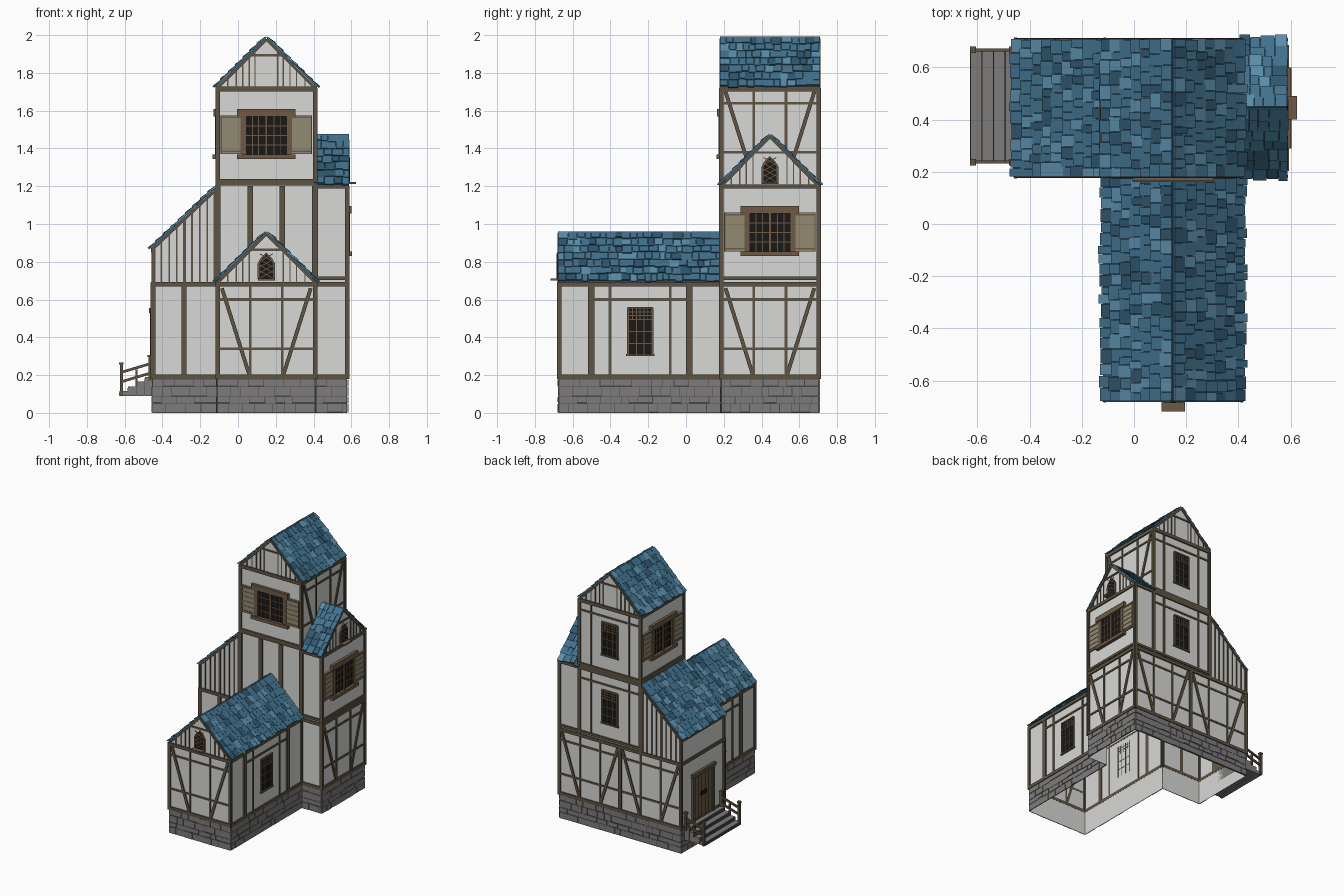
import bpy, bmesh, math, random
from mathutils import Vector

if "Cube" in bpy.data.objects:
    bpy.data.objects.remove(bpy.data.objects["Cube"])
random.seed(4)

PALETTE = {  # display colours, converted to linear
    "plaster": (216, 216, 214), "timber": (94, 84, 68), "frame_brown": (110, 90, 70),
    "shutter_tan": (146, 138, 114), "dark_glass": (26, 24, 22), "stone": (126, 124, 123),
    "mortar": (72, 71, 71), "tile_light": (92, 142, 172), "tile_blue": (66, 114, 142), "tile_dark": (48, 86, 110)}
NAMES = list(PALETTE)
MATS = []
for n, c in PALETTE.items():
    m = bpy.data.materials.new(n)
    m.diffuse_color = [((v / 255 + 0.055) / 1.055) ** 2.4 for v in c] + [1]
    m.use_nodes = True
    m.node_tree.nodes["Principled BSDF"].inputs["Base Color"].default_value = m.diffuse_color
    MATS.append(m)

# main plan lines
XL, X0, X1, XR = -0.45, -0.108, 0.408, 0.578
YF, Y0, Y1 = -0.672, 0.187, 0.702
CX, CY, CW = 0.15, 0.4445, -0.2425
F1, F2, F3, F4 = 0.18, 0.69, 1.2, 1.72
parts = {}


def part(name):
    return parts.setdefault(name, bmesh.new())


def face(side, p):
    """Wall frame: maps (u along wall, height, outward depth) to the world."""
    return {"front": lambda u, z, d: Vector((u, p - d, z)), "back": lambda u, z, d: Vector((u, p + d, z)),
            "right": lambda u, z, d: Vector((p + d, u, z)), "left": lambda u, z, d: Vector((p - d, u, z))}[side]


def prism(name, f, pts, d0, d1, mat):
    bm = part(name)
    a = [bm.verts.new(f(u, z, d0)) for u, z in pts]
    b = [bm.verts.new(f(u, z, d1)) for u, z in pts]
    n = len(pts)
    fs = [bm.faces.new(a), bm.faces.new(b[::-1])]
    fs += [bm.faces.new((a[i], b[i], b[(i + 1) % n], a[(i + 1) % n])) for i in range(n)]
    for q in fs:
        q.material_index = NAMES.index(mat)
    bmesh.ops.recalc_face_normals(bm, faces=fs)


def rect(name, f, u0, u1, z0, z1, d0, d1, mat):
    prism(name, f, [(u0, z0), (u1, z0), (u1, z1), (u0, z1)], d0, d1, mat)


def bar(name, f, a, b, w=0.016, d=0.008, mat="timber", d0=-0.001):
    a, b = Vector(a), Vector(b)
    t = (b - a).normalized() * w / 2
    s = Vector((-t.y, t.x))
    prism(name, f, [tuple(p) for p in (a + s, b + s, b - s, a - s)], d0, d, mat)


def wall(f, pts):
    bm = part("plaster_walls")
    q = bm.faces.new([bm.verts.new(f(u, z, 0)) for u, z in pts])
    q.normal_update()
    if q.normal.dot(f(0, 0, 1) - f(0, 0, 0)) < 0:
        q.normal_flip()


def wrect(f, u0, u1, z0, z1):
    wall(f, [(u0, z0), (u1, z0), (u1, z1), (u0, z1)])


def gable_wall(f, u0, u1, z0, ze, zp):
    wall(f, [(u0, z0), (u1, z0), (u1, ze), ((u0 + u1) / 2, zp), (u0, ze)])


front, back, wing = face("front", Y0), face("back", Y1), face("front", YF)
left, right = face("left", XL), face("right", XR)
wing_l, wing_r = face("left", X0), face("right", X1)

# plaster shell, open underneath
gable_wall(wing, X0, X1, 0, F2, 0.95)
for f in (wing_l, wing_r):
    wrect(f, YF, Y0, 0, F2 + 0.01)
    wrect(f, Y0, Y1, F3 - 0.02, F4 + 0.01)
for f, low in ((front, F2), (back, 0)):
    wall(f, [(XL, 0), (X0, 0), (X0, F3), (XL, 0.875)])
    gable_wall(f, X0, X1, low, F4, 1.98)
    wrect(f, X1, XR, 0, F3)
wrect(left, Y0, Y1, 0, 0.875)
gable_wall(right, Y0, Y1, 0, F3, 1.465)

# stone plinth: mortar backing and irregular blocks
for f, u0, u1 in ((wing, X0, X1), (wing_l, YF, Y0), (wing_r, YF, Y0), (front, XL, X0), (front, X1, XR),
                  (back, XL, XR), (left, Y0, Y1), (right, Y0, Y1)):
    rect("stone_plinth", f, u0, u1, 0, F1, 0.0005, 0.003, "mortar")
    z = 0.0
    for h in (0.05, 0.036, 0.052, 0.042):
        u = u0
        while u < u1 - 0.005:
            e = min(u1, u + random.uniform(0.04, 0.11))
            if u1 - e < 0.025:
                e = u1
            j = random.choice((0, 0, 0.006))
            rect("stone_plinth", f, u + 0.001, e - 0.002, z + 0.001 + j, z + h - 0.002, 0.002,
                 random.uniform(0.005, 0.008), "stone")
            u = e
        z += h


def post(f, u, z0, z1, w=0.024, d=0.009):
    rect("timber_posts", f, u - w / 2, u + w / 2, z0, z1, -0.001, d, "timber")


def beam(f, u0, u1, z, w=0.024, d=0.01):
    rect("timber_beams", f, u0 - 0.008, u1 + 0.008, z - w / 2, z + w / 2, -0.001, d, "timber")


def brace_panel(f, c, z):
    """Half-timbered panel with two leaning braces."""
    for s in (-1, 1):
        post(f, c + s * 0.085, z, z + 0.5, 0.014, 0.006)
        bar("timber_braces", f, (c + s * 0.235, z + 0.48), (c + s * 0.09, z + 0.02), 0.02, 0.008)
    for h in (0.16, 0.42):
        rect("timber_beams", f, c - 0.25, c + 0.25, z + h - 0.007, z + h + 0.007, -0.001, 0.006, "timber")


def grid(f, u0, u1, z0, z1, nu, nz, d=0.006):
    for i in range(1, nu):
        bar("window_bars", f, (u0 + (u1 - u0) * i / nu, z0), (u0 + (u1 - u0) * i / nu, z1), 0.005, d, "frame_brown")
    for i in range(1, nz):
        bar("window_bars", f, (u0, z0 + (z1 - z0) * i / nz), (u1, z0 + (z1 - z0) * i / nz), 0.005, d, "frame_brown")


def window_panel(f, c, z):
    """Plain tall window with its slim studs and rail."""
    a, b = z + 0.125, z + 0.375
    for s in (-1, 1):
        post(f, c + s * 0.16, z, z + 0.5, 0.014, 0.006)
        bar("window_frames", f, (c + s * 0.065, a), (c + s * 0.065, b), 0.01, 0.009, "frame_brown")
    rect("timber_beams", f, c - 0.25, c + 0.25, z + 0.413, z + 0.427, -0.001, 0.006, "timber")
    rect("window_panes", f, c - 0.065, c + 0.065, a, b, 0, 0.003, "dark_glass")
    for h, w in ((a, 0.15), (b, 0.135), (a + 0.19, 0.13)):
        rect("window_frames", f, c - w / 2, c + w / 2, h - 0.005, h + 0.006, 0, 0.011, "frame_brown")
    grid(f, c - 0.06, c + 0.06, a, a + 0.19, 3, 3)
    grid(f, c - 0.06, c + 0.06, a + 0.19, b, 6, 3)


def shutter_window(f, c, z):
    """Wide casement with heavy lintel, sill and louvred shutters; z is the sill bottom."""
    rect("window_frames", f, c - 0.155, c + 0.155, z, z + 0.024, 0, 0.026, "frame_brown")
    rect("window_frames", f, c - 0.155, c + 0.155, z + 0.225, z + 0.265, 0, 0.022, "frame_brown")
    rect("window_panes", f, c - 0.11, c + 0.11, z + 0.02, z + 0.23, 0, 0.004, "dark_glass")
    for u, w in ((-0.118, 0.024), (0, 0.014), (0.118, 0.024)):
        rect("window_frames", f, c + u - w / 2, c + u + w / 2, z + 0.02, z + 0.23, 0, 0.015, "frame_brown")
    for s in (-1, 1):
        grid(f, c + s * 0.057 - 0.05, c + s * 0.057 + 0.05, z + 0.024, z + 0.225, 3, 4, 0.008)
        k = c + s * 0.186
        rect("shutters", f, k - 0.056, k + 0.056, z + 0.025, z + 0.23, 0, 0.012, "shutter_tan")
        for i in range(6):
            h = z + 0.035 + i * 0.036
            rect("shutters", f, k - 0.05, k + 0.05, h, h + 0.008, 0.01, 0.015,
                 "frame_brown" if i in (0, 5) else "shutter_tan")
        for t in (-0.056, 0.05):
            rect("shutters", f, k + t, k + t + 0.006, z + 0.025, z + 0.23, 0.01, 0.015, "frame_brown")


def gable_trim(f, c, ze, zp, small):
    """Rake boards, battens, collar and, on the low gables, a pointed window."""
    h = 0.258
    for s in (-1, 1):
        bar("gable_trim", f, (c + s * h, ze), (c, zp - 0.008), 0.014, 0.009)
        for o in (0.06, 0.09, 0.125, 0.16, 0.205):
            if not (small and o < 0.08):
                post(f, c + s * o, ze, ze + (zp - ze) * (1 - o / h), 0.007, 0.005)
    rect("gable_trim", f, c - 0.085, c + 0.085, zp - 0.098, zp - 0.086, 0, 0.007, "timber")
    if small:
        def arch(w, k):
            return [(c - w, ze + 0.02), (c + w, ze + 0.02), (c + w, ze + 0.1), (c + w * 0.65, ze + 0.125 + k / 2),
                    (c, ze + 0.15 + k), (c - w * 0.65, ze + 0.125 + k / 2), (c - w, ze + 0.1)]
        prism("gable_windows", f, arch(0.046, 0.01), 0, 0.01, "frame_brown")
        prism("gable_windows", f, arch(0.035, 0), 0, 0.012, "dark_glass")
        for i in range(4):  # diamond lattice
            for s in (-1, 1):
                a = ze + 0.022 + i * 0.03
                bar("window_bars", f, (c - s * 0.034, a), (c + s * 0.034, a + 0.04), 0.004, 0.014, "frame_brown", 0.01)
        rect("gable_windows", f, c - 0.045, c + 0.045, ze + 0.012, ze + 0.022, 0, 0.046, "frame_brown")


# floor beams and corner posts
for f, u0, u1 in ((wing, X0, X1), (wing_l, YF, Y0), (wing_r, YF, Y0), (front, XL, X0), (front, X1, XR),
                  (back, XL, XR), (left, Y0, Y1), (right, Y0, Y1)):
    beam(f, u0, u1, F1 + 0.012)
    beam(f, u0, u1, F2 - 0.01)
    for u in (u0, u1):
        post(f, u, F1, F2)
for f, u0, u1 in ((front, X1, XR), (back, X0, XR), (right, Y0, Y1)):
    beam(f, u0, u1, F2 + 0.022, 0.018)
    beam(f, u0, u1, F3 - 0.002, 0.022)
    for u in (u0, u1):
        post(f, u, F2, F3)
for f, u0, u1 in ((front, X0, X1), (back, X0, X1), (wing_l, Y0, Y1), (wing_r, Y0, Y1)):
    beam(f, u0, u1, F3 + 0.022, 0.034)
    beam(f, u0, u1, F4 - 0.006, 0.026)
    for u in (u0, u1):
        post(f, u, F3, F4)
for u in (X0, 0.065, 0.235, X1):
    post(front, u, F2, F3, 0.03)
post(back, X1, F2, F3)
post(front, -0.285, F1, F2, 0.026)

# wall panels
for f, c, z in ((wing, CX, F1), (right, CY, F1), (wing_r, CY, F3 + 0.02), (back, 0.32, F1), (back, -0.192, F1)):
    brace_panel(f, c, z)
post(back, 0.064, F1, F2)
for f, c, z in ((wing_l, CW, F1), (wing_r, CW, F1), (back, CX, F2 + 0.01), (back, CX, F3 + 0.02)):
    window_panel(f, c, z)
for f in (wing_l, wing_r):
    for s in (-1, 1):
        post(f, CW + s * 0.26, F1, F2, 0.034)
shutter_window(front, CX, 1.345)
shutter_window(wing_l, CY, 1.345)
shutter_window(right, CY, 0.83)
gable_trim(wing, CX, F2, 0.955, True)
gable_trim(right, CY, F3, 1.47, True)
for f in (front, back):
    gable_trim(f, CX, F4, 1.985, False)

# lean-to battens and eaves beams
for f in (front, back):
    for i in range(9):
        u = XL + 0.004 + i * 0.0405
        post(f, u, F2, 0.875 + (u - XL) * 0.95, 0.016 if i % 4 == 0 else 0.008, 0.006)
    bar("gable_trim", f, (XL, 0.868), (X0, F3 - 0.01), 0.014, 0.009)
beam(left, Y0, Y1, 0.86, 0.02)
for u in (Y0, Y1):
    post(left, u, F2, 0.87)

# plank door
rect("door", left, CY - 0.105, CY + 0.105, F1 + 0.01, 0.53, 0, 0.008, "frame_brown")
for i in range(1, 5):
    rect("door", left, CY - 0.106 + i * 0.042, CY - 0.103 + i * 0.042, F1 + 0.02, 0.525, 0.007, 0.0095, "dark_glass")
for s in (-1, 1):
    rect("door_frame", left, CY + s * 0.118 - 0.013, CY + s * 0.118 + 0.013, F1, 0.54, 0, 0.016, "timber")
rect("door_frame", left, CY - 0.14, CY + 0.14, 0.53, 0.556, 0, 0.02, "timber")
rect("door", left, CY - 0.035, CY + 0.035, 0.36, 0.39, 0.007, 0.014, "dark_glass")

# entrance steps with timber railings
for i in range(4):
    rect("entrance_steps", left, 0.235, 0.665, 0.09, 0.19 - i * 0.025, i * 0.0445, i * 0.0445 + 0.043, "stone")
    rect("entrance_steps", left, 0.237, 0.663, 0.091, 0.183 - i * 0.025, i * 0.0445 + 0.04, i * 0.0445 + 0.0455, "mortar")
for y in (0.237, 0.667):
    f = face("front", y)
    for x, z0, z1, w in ((-0.617, 0.09, 0.255, 0.018), (-0.537, 0.14, 0.23, 0.012), (-0.466, 0.17, 0.295, 0.018)):
        rect("railings", f, x - w / 2, x + w / 2, z0, z1, -w / 2, w / 2, "timber")
        if w > 0.015:
            rect("railings", f, x - 0.012, x + 0.012, z1, z1 + 0.012, -0.012, 0.012, "timber")
    for z in (0.165, 0.215):
        bar("railings", f, (-0.617, z), (-0.466, z + 0.045), 0.014, 0.006, "timber", -0.006)


def slope(name, o, along, up, rows):
    """One roof slope: dark backing slab covered with overlapping uneven shingles."""
    o, along, up = Vector(o), Vector(along), Vector(up)
    ln, hs = along.length, up.length
    L, S = along.normalized(), up.normalized()
    N = L.cross(S)
    N = N if N.z > 0 else -N
    f = lambda s, n, l: o + S * s + N * n + L * l
    prism(name, f, [(0.004, 0), (hs, 0), (hs, 0.005), (0.004, 0.005)], 0, ln, "tile_dark")
    step = hs / rows
    for r in range(rows):
        l = -0.004
        while l < ln:
            e = l + random.uniform(0.03, 0.058)
            e = ln + random.uniform(0.0, 0.006) if ln - e < 0.02 else e
            s0 = r * step + random.uniform(-0.009, 0.006)
            s1 = min(hs, (r + 1) * step + 0.012)
            t = random.uniform(0.013, 0.018)
            col = random.choices(("tile_light", "tile_blue", "tile_dark"), (2, 6, 2))[0]
            prism(name, f, [(s0, t - 0.009), (s1, 0.003), (s1, 0.009), (s0, t)], l + 0.001, e - 0.001, col)
            l = e


# roofs
for s in (-1, 1):
    slope("wing_roof", (CX + s * 0.268, YF - 0.003, 0.692), (0, Y0 - YF, 0), (-s * 0.268, 0, 0.262), 7)
    slope("tower_roof", (CX + s * 0.268, Y0 - 0.004, 1.722), (0, Y1 - Y0 + 0.008, 0), (-s * 0.268, 0, 0.264), 7)
    slope("side_roof", (X1, CY + s * 0.264, 1.207), (XR - X1 + 0.008, 0, 0), (0, -s * 0.264, 0.262), 7)
slope("lean_to_roof", (XL - 0.012, Y0 - 0.003, 0.866), (0, Y1 - Y0 + 0.006, 0), (X0 - XL + 0.012, 0, 0.335), 9)

# turn the collected parts into objects
for name, bm in parts.items():
    me = bpy.data.meshes.new(name)
    bm.to_mesh(me)
    bm.free()
    for m in MATS:
        me.materials.append(m)
    bpy.context.collection.objects.link(bpy.data.objects.new(name, me))
